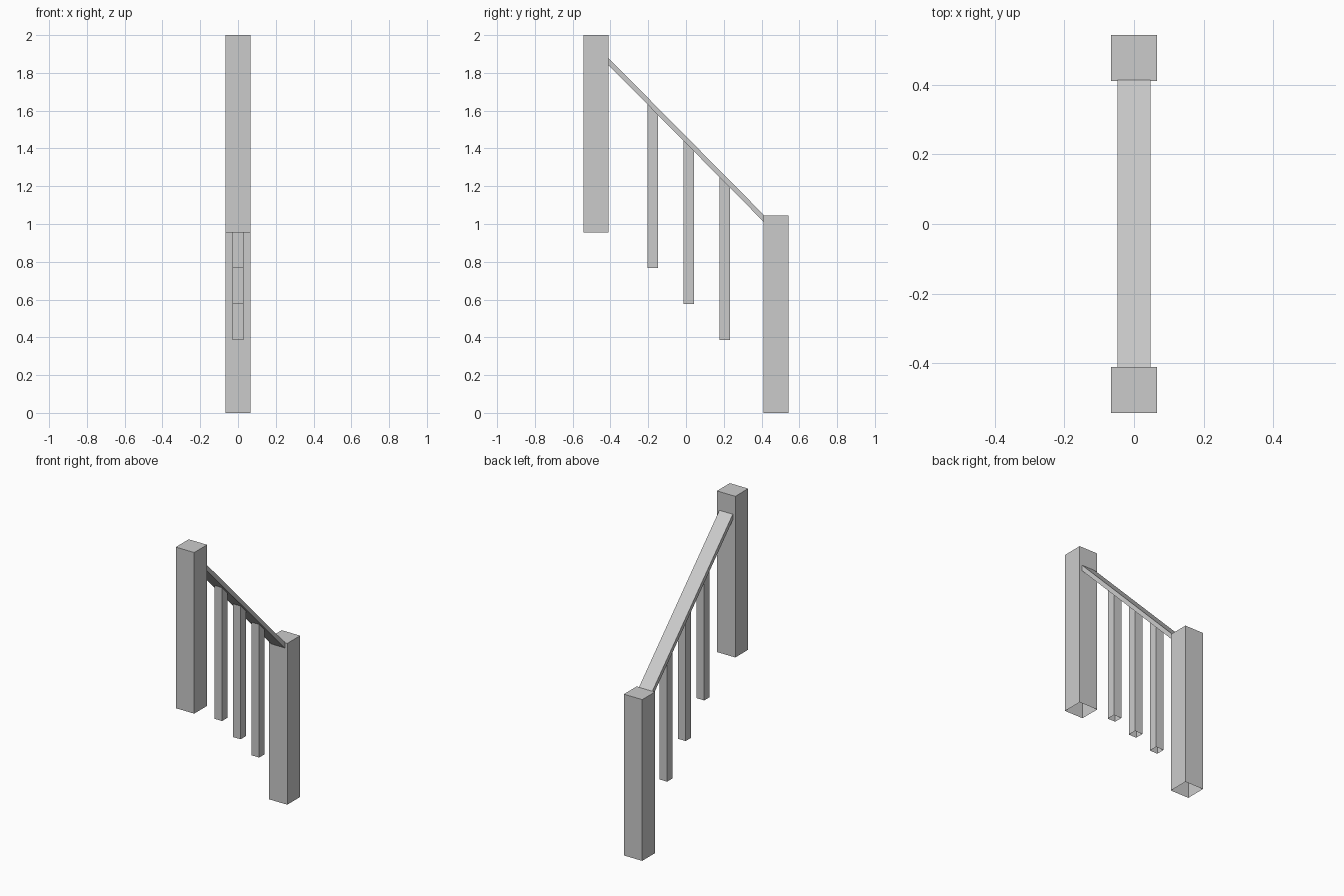
import bpy, bmesh

if "Cube" in bpy.data.objects:
    bpy.data.objects.remove(bpy.data.objects["Cube"])

SLOPE = 1.01          # rail drop per unit of y
RAIL_BOTTOM = 1.427   # underside height of the rail at y = 0
RAIL_THICK = 0.037    # measured vertically


def underside(y):
    return RAIL_BOTTOM - SLOPE * y


def extrude_prism(name, half_width, profile, skip=()):
    """Closed y-z profile swept across x; skip lists profile edges left open."""
    bm = bmesh.new()
    left = [bm.verts.new((-half_width, y, z)) for y, z in profile]
    right = [bm.verts.new((half_width, y, z)) for y, z in profile]
    n = len(profile)
    bm.faces.new(left[::-1])
    bm.faces.new(right)
    for i in range(n):
        if i not in skip:
            j = (i + 1) % n
            bm.faces.new((left[i], left[j], right[j], right[i]))
    bmesh.ops.recalc_face_normals(bm, faces=bm.faces)
    mesh = bpy.data.meshes.new(name)
    bm.to_mesh(mesh)
    bm.free()
    obj = bpy.data.objects.new(name, mesh)
    bpy.context.collection.objects.link(obj)
    return obj


def upright(name, half, y, bottom, top_front, top_back, skip):
    a, b = y - half, y + half
    profile = [(a, bottom), (b, bottom), (b, top_back), (a, top_front)]
    return extrude_prism(name, half, profile, skip)


# Newel posts, open underneath
upright("upper_post", 0.066, -0.477, 0.955, 2.0, 2.0, (0,))
upright("lower_post", 0.066, 0.477, 0.0, 1.046, 1.046, (0,))

# Balusters, mitred to the rail and open at both ends
for i in range(3):
    y = -0.175 + 0.19 * i
    upright(f"baluster_{i + 1}", 0.028, y, 0.767 - 0.191 * i,
            underside(y - 0.028), underside(y + 0.028), (0, 2))

# Sloping handrail with plumb-cut ends
y0, y1 = -0.412, 0.421
extrude_prism("handrail", 0.048, [
    (y0, underside(y0)), (y1, underside(y1)),
    (y1, underside(y1) + RAIL_THICK), (y0, underside(y0) + RAIL_THICK)])
